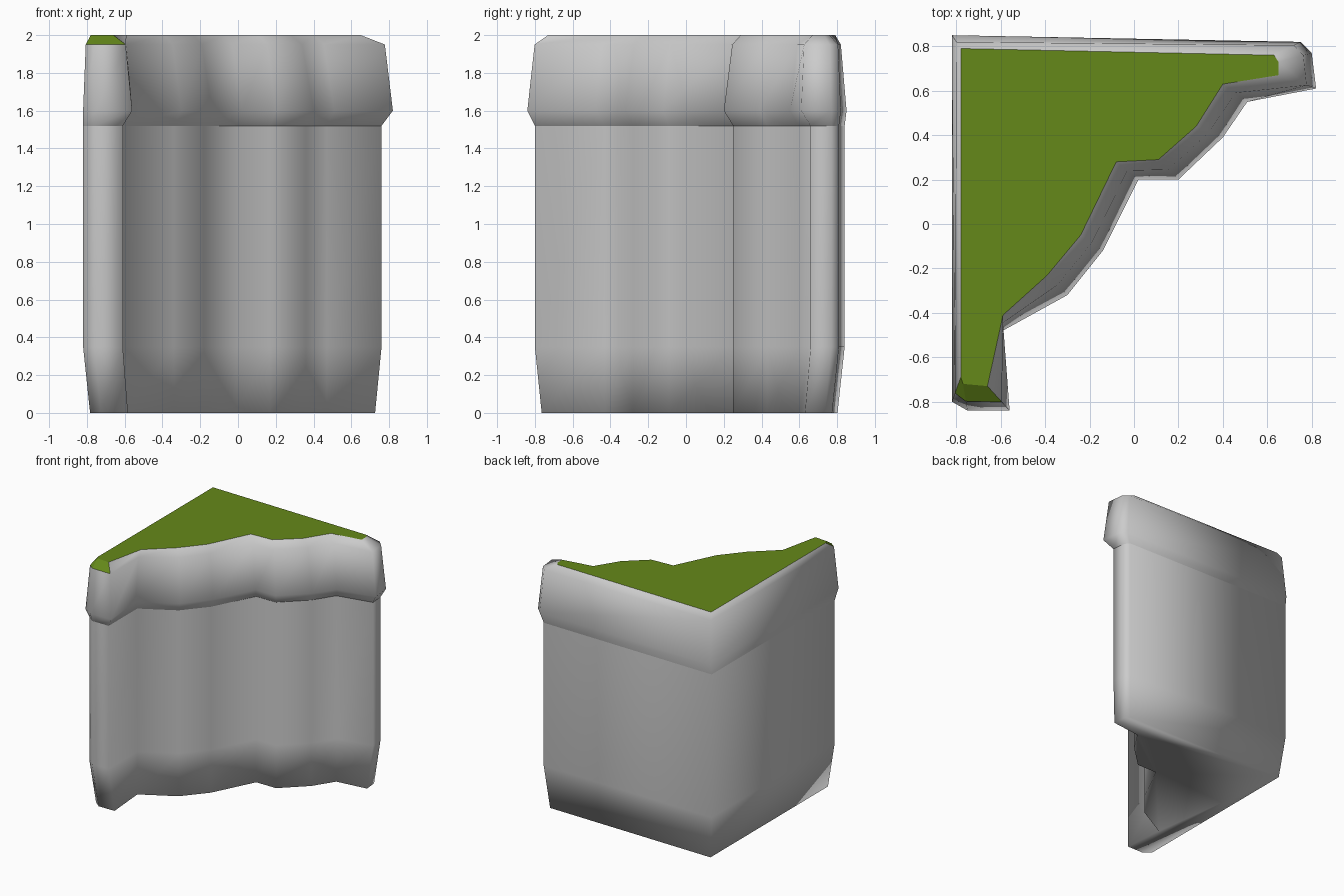
import bpy, bmesh

if "Cube" in bpy.data.objects:
    bpy.data.objects.remove(bpy.data.objects["Cube"])

# plan outlines, matched point for point, counted from the back left corner
GRASS = [(-.78, .79), (.63, .76), (.65, .73), (.65, .67), (.40, .63), (.28, .44), (.11, .29),
         (-.08, .28), (-.24, -.05), (-.39, -.23), (-.59, -.41), (-.66, -.73), (-.77, -.72), (-.78, -.69)]
LIP = [(-.82, .85), (.75, .82), (.80, .77), (.82, .61), (.51, .55), (.40, .39), (.20, .20),
       (.02, .20), (-.14, -.12), (-.30, -.32), (-.59, -.48), (-.56, -.84), (-.75, -.84), (-.82, -.80)]
WALL = [(-.82, .84), (.72, .81), (.75, .77), (.76, .66), (.47, .60), (.36, .43), (.17, .25),
        (-.01, .25), (-.18, -.09), (-.34, -.28), (-.61, -.43), (-.61, -.80), (-.76, -.80), (-.82, -.75)]
ENDS = {1, 2, 3}
TIP = {11, 12, 13}


def shoulder():
    ring = []
    for i, (g, l) in enumerate(zip(GRASS, LIP)):
        t = .75 if i in ENDS else .65 if i in TIP else .5
        ring.append((g[0] + (l[0] - g[0]) * t, g[1] + (l[1] - g[1]) * t))
    return ring


def base():
    outer = ENDS | TIP | {0}
    return [(x * .955, y * .955) if i in outer else (x, y) for i, (x, y) in enumerate(WALL)]


def loft(name, rings, cap_top=False, cap_bottom=False, mats=(), green=()):
    """Skin a stack of outlines listed from top to bottom."""
    bm = bmesh.new()
    rows = [[bm.verts.new((x, y, z)) for x, y in pts] for pts, z in rings]
    n = len(rows[0])
    for r, (a, b) in enumerate(zip(rows, rows[1:])):
        for i in range(n):
            j = (i + 1) % n
            # outlines run clockwise seen from above
            f = bm.faces.new((a[i], a[j], b[j], b[i]))
            f.smooth = True
            if r == 0 and i in green:
                f.material_index = 1
                f.smooth = False
    if cap_bottom:
        bm.faces.new(rows[-1]).smooth = True
    if cap_top:
        f = bm.faces.new(rows[0][::-1])
        f.material_index = 1
        f.smooth = False
        for e in f.edges:
            e.smooth = False
    me = bpy.data.meshes.new(name)
    bm.to_mesh(me)
    bm.free()
    for m in mats:
        me.materials.append(m)
    ob = bpy.data.objects.new(name, me)
    bpy.context.collection.objects.link(ob)
    return ob


rock = bpy.data.materials.new("rock")
rock.diffuse_color = (.6, .6, .6, 1)
rock.use_nodes = True
rock.node_tree.nodes["Principled BSDF"].inputs["Base Color"].default_value = rock.diffuse_color
grass = bpy.data.materials.new("grass")
grass.diffuse_color = (.13, .25, .01, 1)
grass.use_nodes = True
grass.node_tree.nodes["Principled BSDF"].inputs["Base Color"].default_value = grass.diffuse_color

# overhanging rim with grass on top
loft("grassy_rim", [(GRASS, 2.0), (shoulder(), 1.95), (LIP, 1.6), (WALL, 1.52)],
     cap_top=True, mats=(rock, grass), green=(11, 12))
# cliff wall tapering at the foot
loft("cliff_wall", [(WALL, 1.52), (WALL, .35), (base(), 0)], cap_bottom=True, mats=(rock,))

for ob in bpy.context.collection.objects:
    bm = bmesh.new()
    bm.from_mesh(ob.data)
    bmesh.ops.recalc_face_normals(bm, faces=[f for f in bm.faces])
    # the open wall and rim must both face outwards: the back face points to +y
    back = max(bm.faces, key=lambda f: f.calc_center_median().y)
    if back.normal.y < 0:
        bmesh.ops.reverse_faces(bm, faces=bm.faces[:])
    bm.to_mesh(ob.data)
    bm.free()
